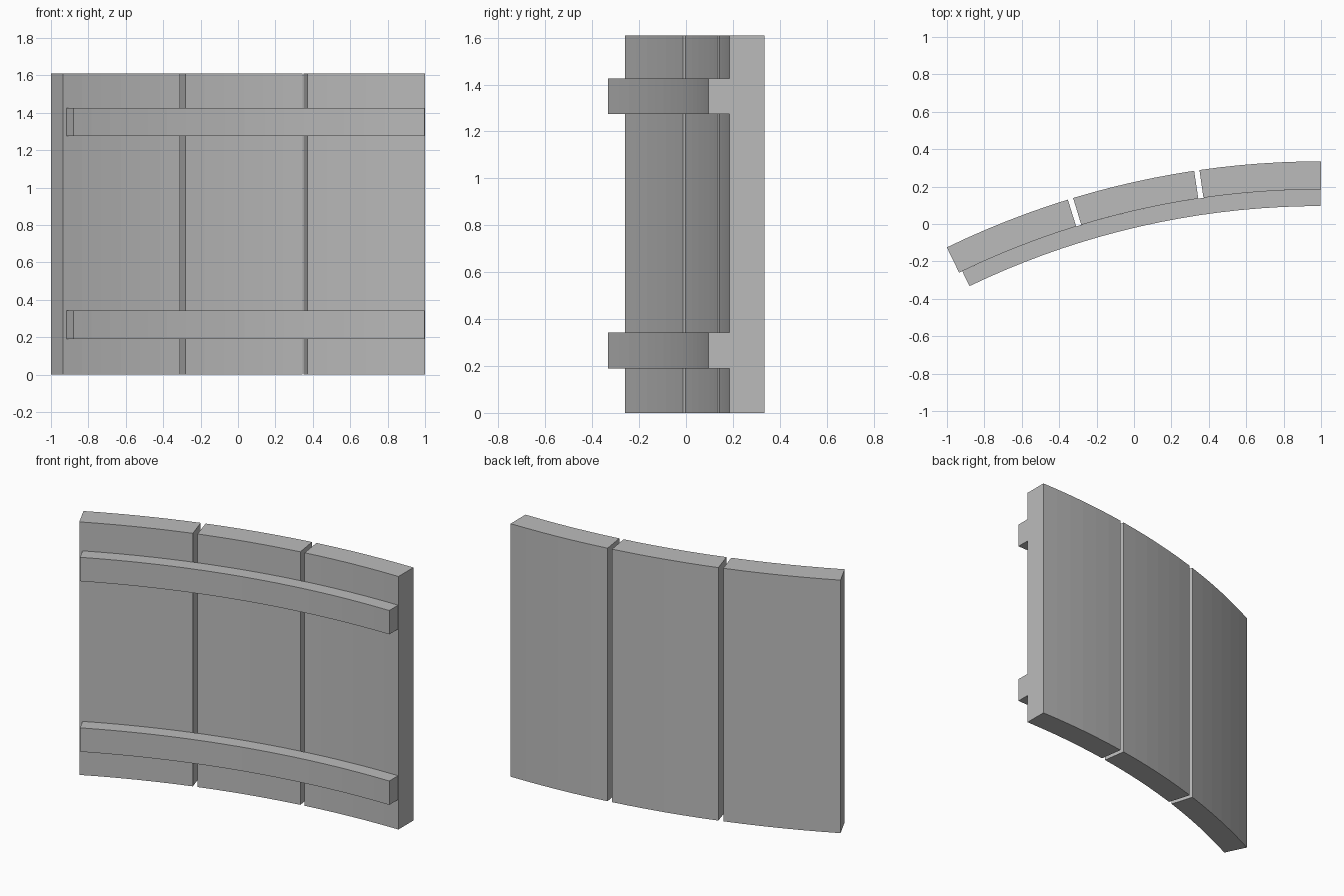
import bpy, bmesh, math

if "Cube" in bpy.data.objects:
    bpy.data.objects.remove(bpy.data.objects["Cube"])

# Shared arc centre: every part is a curved sector of the same circle
CX, CY = 1.0, -4.245
R_OUT, R_MID, R_IN = 4.58, 4.43, 4.341

grey = bpy.data.materials.new("plain grey")
grey.diffuse_color = (0.5, 0.5, 0.5, 1)
grey.use_nodes = True
grey.node_tree.nodes["Principled BSDF"].inputs["Base Color"].default_value = grey.diffuse_color


def sector(name, r0, r1, a0, a1, z0, z1, n):
    """Curved bar between radii r0..r1, angles a0..a1 (degrees left of +y)."""
    bm = bmesh.new()
    rings = []
    for i in range(n + 1):
        a = math.radians(a0 + (a1 - a0) * i / n)
        rings.append([bm.verts.new((CX - r * math.sin(a), CY + r * math.cos(a), z))
                      for r, z in ((r0, z0), (r1, z0), (r1, z1), (r0, z1))])
    for p, q in zip(rings, rings[1:]):
        for k in range(4):
            m = (k + 1) % 4
            bm.faces.new((p[k], p[m], q[m], q[k]))
    bm.faces.new(rings[0])
    bm.faces.new(rings[-1])
    bmesh.ops.recalc_face_normals(bm, faces=bm.faces)
    me = bpy.data.meshes.new(name)
    bm.to_mesh(me)
    bm.free()
    me.materials.append(grey)
    ob = bpy.data.objects.new(name, me)
    bpy.context.collection.objects.link(ob)


# Three upright panels with narrow gaps
for side, a0, a1 in (("right", 0.0, 8.16), ("middle", 8.52, 16.82), ("left", 17.19, 25.9)):
    sector("panel_" + side, R_MID, R_OUT, a0, a1, 0, 1.61, 6)

# Two curved rails across the front
for level, z in (("lower", 0.19), ("upper", 1.275)):
    sector("rail_" + level, R_IN, R_MID, 0.03, 25.66, z, z + 0.152, 18)
